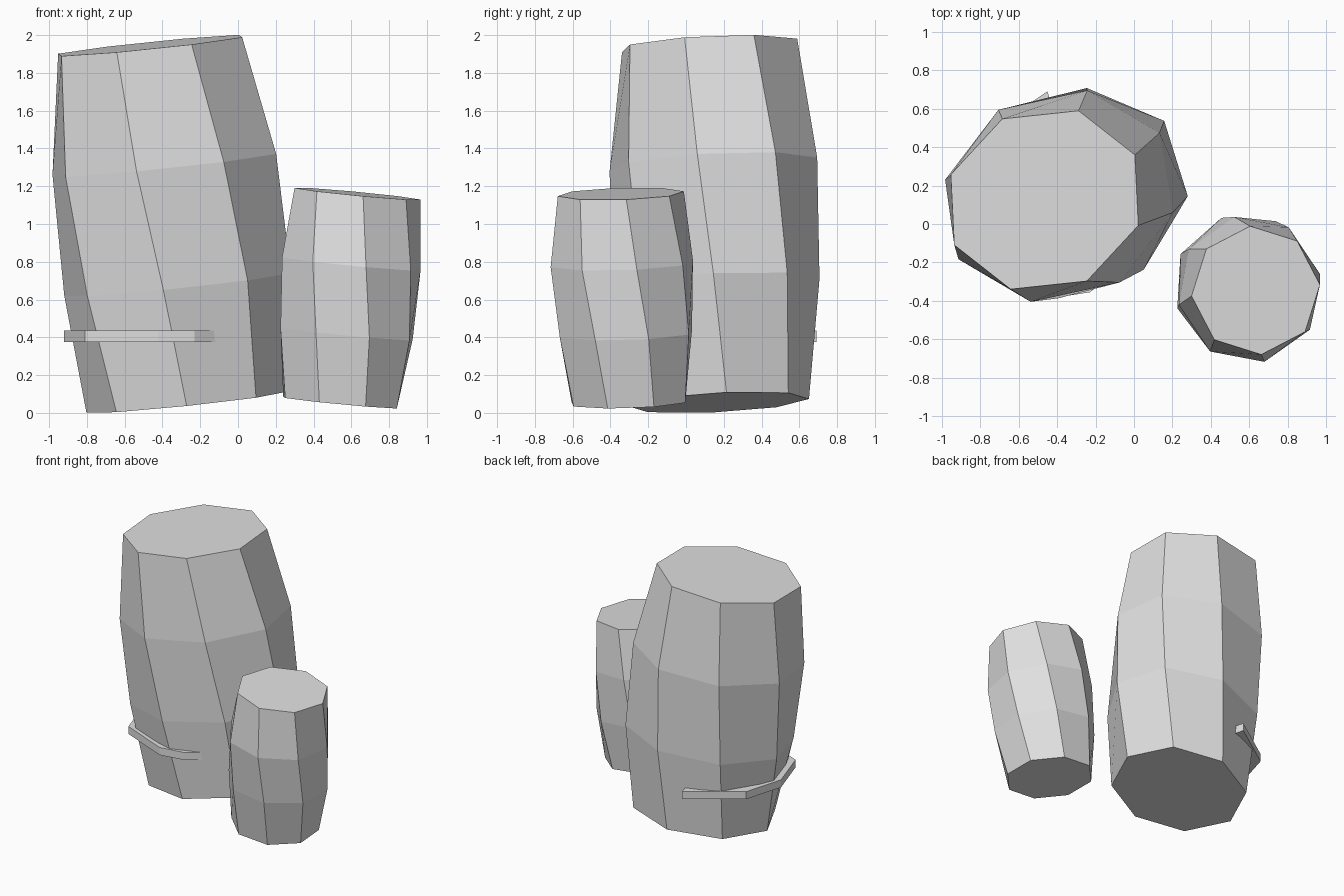
import bpy, bmesh
from math import cos, sin, radians

cube = bpy.data.objects.get("Cube")
if cube:
    bpy.data.objects.remove(cube, do_unlink=True)

grey = bpy.data.materials.new("pale_grey")
grey.use_nodes = True
grey.diffuse_color = (0.74, 0.74, 0.74, 1)
grey.node_tree.nodes["Principled BSDF"].inputs["Base Color"].default_value = (0.74, 0.74, 0.74, 1)


def finish(name, bm):
    bmesh.ops.recalc_face_normals(bm, faces=bm.faces)
    mesh = bpy.data.meshes.new(name)
    bm.to_mesh(mesh)
    bm.free()
    mesh.materials.append(grey)
    obj = bpy.data.objects.new(name, mesh)
    bpy.context.collection.objects.link(obj)
    return obj


def barrel(name, rings, slope_x, slope_y, axis, sides=8):
    """Loft tilted oval rings (x, y, z, long radius, short radius, turn) and cap the ends.
    The long radius lies along the axis angle, and the turn counts from it."""
    bm = bmesh.new()
    ca, sa = cos(radians(axis)), sin(radians(axis))
    loops = []
    for cx, cy, cz, long, short, turn in rings:
        loop = []
        for i in range(sides):
            a = radians(turn + 360 * i / sides)
            u, v = long * cos(a), short * sin(a)
            dx, dy = u * ca - v * sa, u * sa + v * ca
            loop.append(bm.verts.new((cx + dx, cy + dy, cz + slope_x * dx + slope_y * dy)))
        loops.append(loop)
    for low, high in zip(loops, loops[1:]):
        for i in range(sides):
            j = (i + 1) % sides
            bm.faces.new((low[i], low[j], high[j], high[i]))
    bm.faces.new(loops[0])
    bm.faces.new(loops[-1])
    return finish(name, bm)


def band(name, path, centre, bottom, top, inset):
    """Sweep a flat band along an open path, thickened towards the centre."""
    bm = bmesh.new()
    sections = []
    for x, y in path:
        ix, iy = x + (centre[0] - x) * inset, y + (centre[1] - y) * inset
        corners = ((x, y, bottom), (x, y, top), (ix, iy, top), (ix, iy, bottom))
        sections.append([bm.verts.new(c) for c in corners])
    for a, b in zip(sections, sections[1:]):
        for i in range(4):
            j = (i + 1) % 4
            bm.faces.new((a[i], a[j], b[j], b[i]))
    bm.faces.new(sections[0])
    bm.faces.new(sections[-1])
    return finish(name, bm)


# Large leaning, slightly twisted barrel
barrel("large_barrel", [
    (-0.28, 0.17, 0.055, 0.53, 0.475, 26),
    (-0.32, 0.16, 0.68, 0.615, 0.535, 18.5),
    (-0.39, 0.145, 1.315, 0.62, 0.545, 11.5),
    (-0.465, 0.125, 1.945, 0.525, 0.475, 5),
], 0.1, 0.04, 22)

# Small barrel leaning the other way
barrel("small_barrel", [
    (0.54, -0.305, 0.055, 0.32, 0.32, 25),
    (0.575, -0.318, 0.42, 0.37, 0.37, 19),
    (0.6, -0.34, 0.79, 0.375, 0.385, 12),
    (0.633, -0.345, 1.16, 0.335, 0.335, 5),
], -0.095, 0.03, 0)

# Broken hoop wrapped around part of the large barrel
band("broken_hoop",
     [(-0.45, 0.69), (-0.83, 0.43), (-0.92, 0.12), (-0.81, -0.22),
      (-0.42, -0.385), (-0.23, -0.355), (0.02, -0.18)],
     (-0.3, 0.16), 0.375, 0.435, 0.15)
